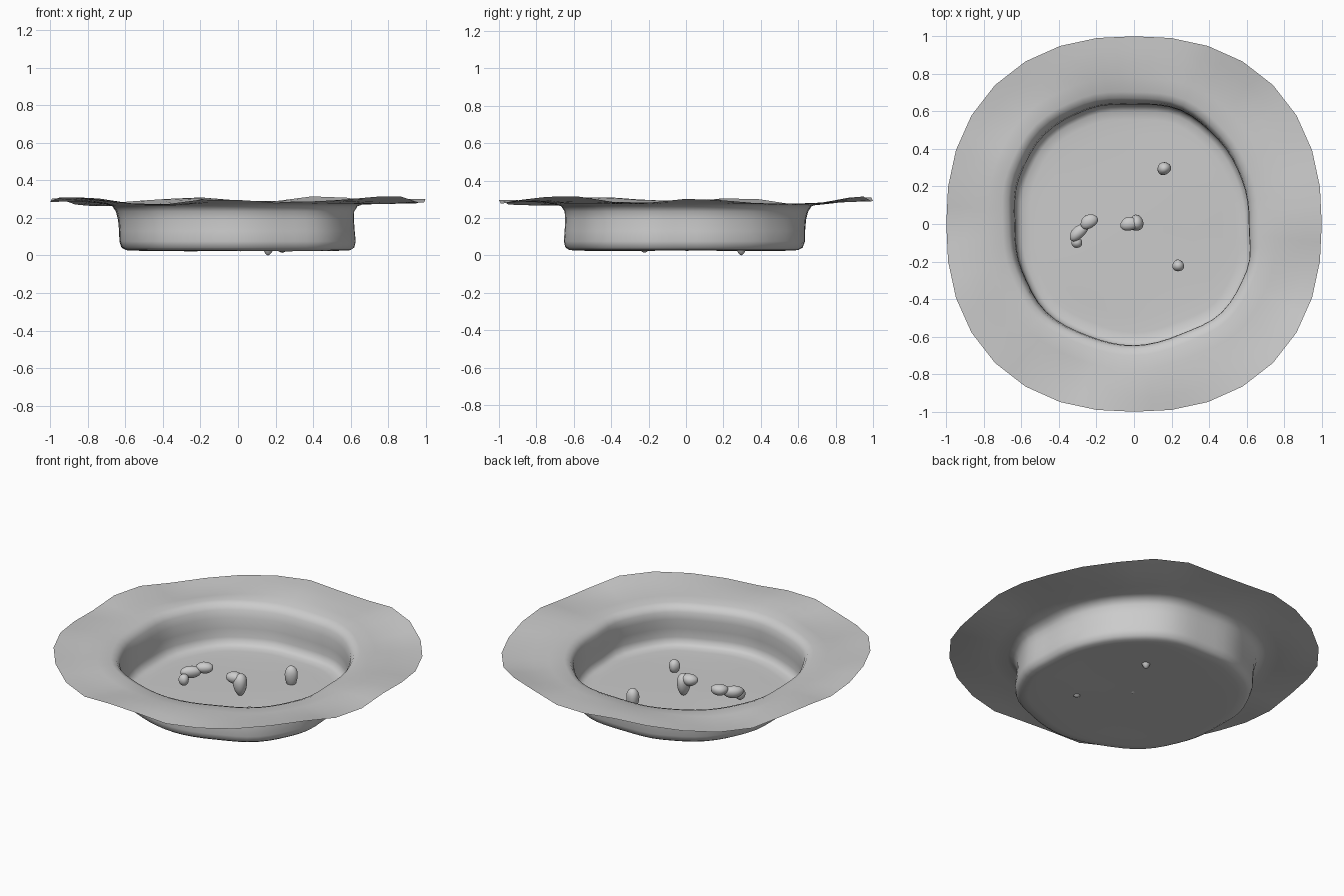
import bpy, bmesh, math
from mathutils import Vector, Matrix

if "Cube" in bpy.data.objects:
    bpy.data.objects.remove(bpy.data.objects["Cube"])

grey = bpy.data.materials.new("stone grey")
grey.diffuse_color = (0.6, 0.6, 0.6, 1)
grey.use_nodes = True
grey.node_tree.nodes["Principled BSDF"].inputs["Base Color"].default_value = grey.diffuse_color

SEG = 64
# basin wall radius, every 22.5 degrees from +x
WALL = [.625, .63, .64, .655, .635, .655, .67, .655,
        .63, .645, .665, .65, .658, .652, .68, .665]


def wall(a):
    f = (a / math.tau * 16) % 16
    i = int(f)
    t = f - i
    t = t * t * (3 - 2 * t)
    return WALL[i] * (1 - t) + WALL[(i + 1) % 16] * t


def rim_corner(k):
    a = math.tau * k / 32
    r = 1 + .047 * abs(math.sin(2 * a)) ** 1.6
    z = .293 + .014 * math.sin(7 * a + .6) + .011 * math.sin(3 * a + 3.6) + .006 * math.cos(11 * a)
    return Vector((r * math.cos(a), r * math.sin(a), z))


def finish(bm, name, angle):
    me = bpy.data.meshes.new(name)
    bmesh.ops.recalc_face_normals(bm, faces=bm.faces[:])
    bm.to_mesh(me)
    bm.free()
    me.materials.append(grey)
    ob = bpy.data.objects.new(name, me)
    bpy.context.collection.objects.link(ob)
    for p in me.polygons:
        p.use_smooth = True
    return ob


# basin: thin open sheet with floor, steep wall and wavy flat rim
FLOOR = [.25, .5, .75]
SIDE = [(-.08, .025, 0), (-.035, .028, 0), (-.012, .042, .1), (-.002, .075, .2), (-.004, .13, .4),
        (-.003, .19, .7), (.004, .235, 1), (.022, .262, 1), (.055, .274, 1)]
RIM = [.25, .5, .75, 1]
bm = bmesh.new()
columns = []
for s in range(SEG):
    a = math.tau * s / SEG
    d = Vector((math.cos(a), math.sin(a), 0))
    w = wall(a)
    edge = (rim_corner(s // 2) + rim_corner((s + 1) // 2)) / 2
    pts = [d * (w * f) + Vector((0, 0, .026 + .005 * f * math.sin(2 * a + .5))) for f in FLOOR]
    lean = .02 * math.cos(a - math.radians(140))
    pts += [d * (w + o + lean * k) + Vector((0, 0, z)) for o, z, k in SIDE]
    lip = pts[-1].copy()
    for t in RIM:
        p = lip.lerp(edge, t)
        p.z += .010 * math.sin(math.pi * t) * math.sin(4 * a + 1)
        pts.append(p)
    columns.append([bm.verts.new(p) for p in pts])
mid = bm.verts.new((0, 0, .026))
for s in range(SEG):
    c, n = columns[s], columns[(s + 1) % SEG]
    bm.faces.new((mid, c[0], n[0]))
    for i in range(len(c) - 1):
        bm.faces.new((c[i], c[i + 1], n[i + 1], n[i]))
basin = finish(bm, "basin", 40)
# floor and rim both face up
if sum(p.normal.z * p.area for p in basin.data.polygons) < 0:
    basin.data.flip_normals()


def pebble(name, blobs):
    """Each blob: centre, half sizes, turn about z, taper toward the bottom."""
    bm = bmesh.new()
    for c, size, turn, taper in blobs:
        new = bmesh.ops.create_icosphere(bm, subdivisions=3, radius=1)["verts"]
        rot = Matrix.Rotation(math.radians(turn), 3, 'Z')
        for v in new:
            p = v.co
            k = 1 - taper * (1 - p.z) / 2
            k *= 1 + .05 * math.sin(3 * p.x + 2 * p.y)
            v.co = rot @ Vector((p.x * size[0] * k, p.y * size[1] * k, p.z * size[2])) + Vector(c)
    return finish(bm, name, 60)


# pebbles in and through the floor
pebble("back_pebble", [((.16, .295, .068), (.044, .040, .068), 30, .35)])
pebble("front_pebble", [((.235, -.222, .056), (.033, .033, .042), 0, .1)])
pebble("centre_pebble", [((-.025, .0, .125), (.055, .040, .035), 10, .2),
                         ((.012, .005, .09), (.044, .050, .068), 0, .3)])
pebble("long_pebble", [((-.24, .012, .125), (.055, .040, .033), 30, .2),
                       ((-.295, -.045, .105), (.066, .036, .036), 42, .2),
                       ((-.305, -.098, .075), (.030, .032, .035), 0, .1)])
